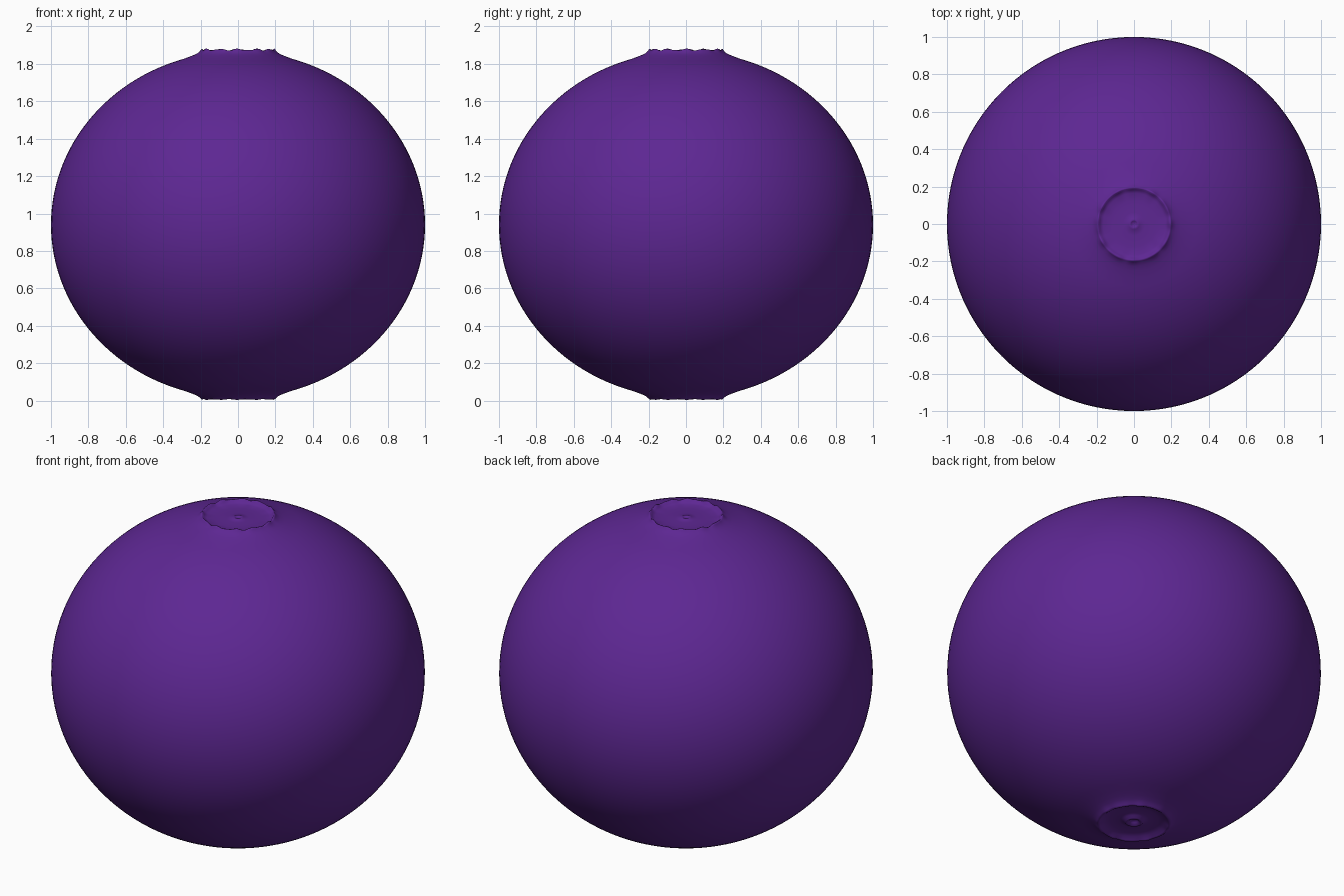
import bpy, bmesh, math

if "Cube" in bpy.data.objects:
    bpy.data.objects.remove(bpy.data.objects["Cube"])

SEG = 120
MID, HALF = 0.94, 0.927


def skin(r):
    return HALF * math.sqrt(max(0.0, 1 - r * r))


# Crown dish: (radius, height above middle, amount of scalloping)
top_dish = [(0.009, 0.914, 0), (0.016, 0.919, 0), (0.022, 0.922, 0), (0.029, 0.917, 0),
            (0.06, 0.914, 0), (0.12, 0.914, 0), (0.165, 0.916, 0), (0.182, 0.923, 0.4),
            (0.190, 0.935, 1), (0.196, 0.936, 1), (0.201, 0.930, 0.7), (0.209, 0.922, 0.2),
            (0.225, 0.912, 0), (0.25, 0.902, 0)]
# Stem scar underneath, with a small raised ring
low_dish = [(0.012, 0.908, 0), (0.022, 0.914, 0), (0.035, 0.927, 0), (0.046, 0.925, 0),
            (0.058, 0.914, 0), (0.08, 0.910, 0), (0.13, 0.911, 0), (0.165, 0.917, 0),
            (0.182, 0.930, 0.2), (0.192, 0.934, 0.4), (0.200, 0.928, 0.3), (0.209, 0.920, 0.1),
            (0.225, 0.911, 0), (0.25, 0.901, 0)]

# Full profile from bottom centre to top centre
profile = [(r, MID - h, -w) for r, h, w in low_dish]
steps = 56
limit = math.acos(0.29)
for i in range(steps + 1):
    a = -limit + 2 * limit * i / steps
    profile.append((math.cos(a), MID + HALF * math.sin(a), 0))
profile += [(r, MID + h, w) for r, h, w in reversed(top_dish)]

# Berry body: revolve the profile, scalloping the rims
bm = bmesh.new()
rings = []
for r, z, w in profile:
    ring = []
    for k in range(SEG):
        t = 2 * math.pi * k / SEG
        wave = 0.004 * math.cos(12 * t) + 0.002 * math.sin(19 * t + 1)
        ring.append(bm.verts.new((r * math.cos(t), r * math.sin(t), z + w * wave)))
    rings.append(ring)
for a, b in zip(rings, rings[1:]):
    for k in range(SEG):
        n = (k + 1) % SEG
        bm.faces.new((a[k], a[n], b[n], b[k]))
bm.faces.new(list(reversed(rings[0])))
bm.faces.new(rings[-1])

mesh = bpy.data.meshes.new("berry")
bm.to_mesh(mesh)
bm.free()
berry = bpy.data.objects.new("berry", mesh)
bpy.context.collection.objects.link(berry)
for p in mesh.polygons:
    p.use_smooth = True

# Purple skin
mat = bpy.data.materials.new("purple_skin")
mat.diffuse_color = (0.11, 0.02, 0.29, 1)
mat.use_nodes = True
mat.node_tree.nodes["Principled BSDF"].inputs["Base Color"].default_value = mat.diffuse_color
mesh.materials.append(mat)
